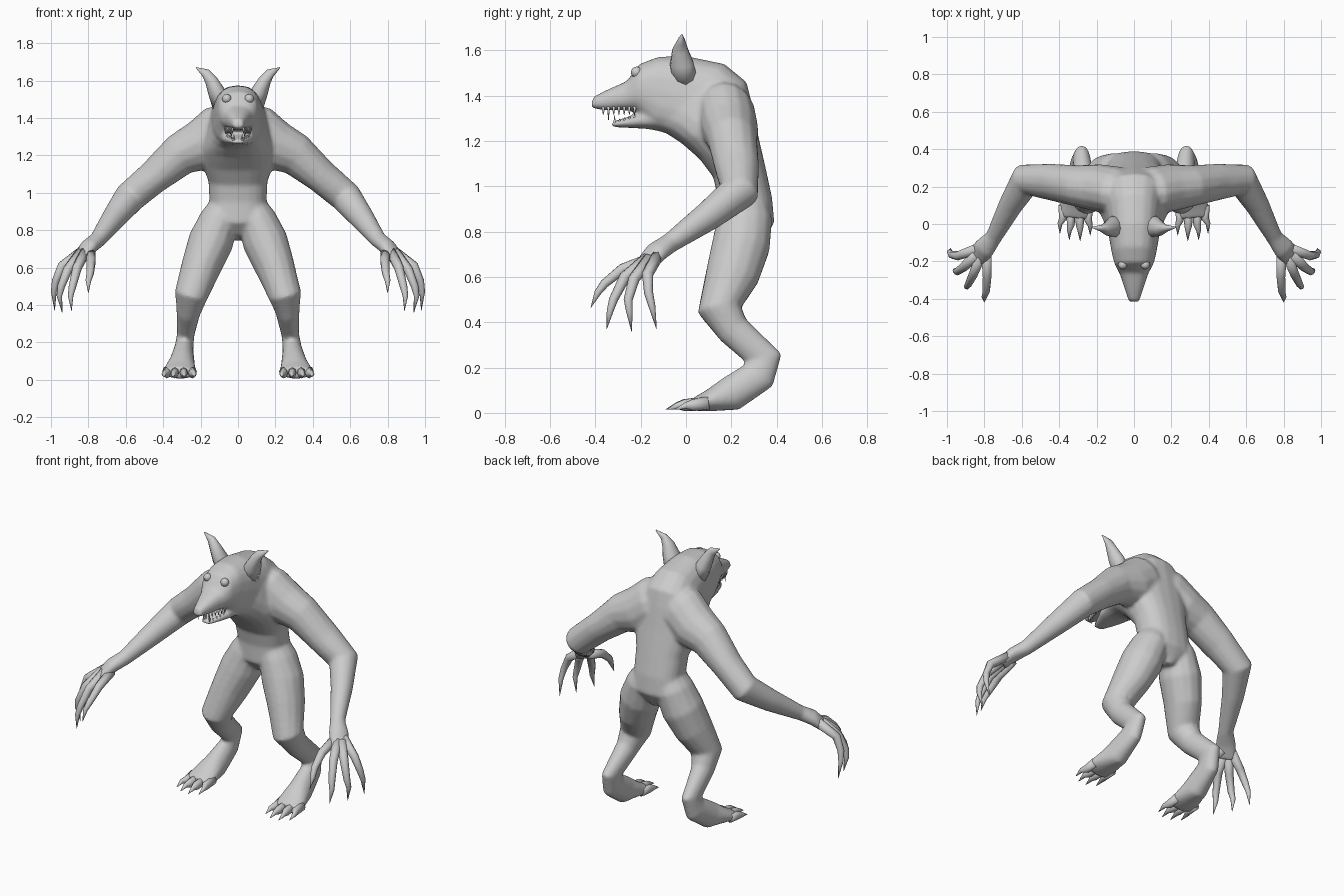
import bpy, bmesh, math
from mathutils import Vector

grey = bpy.data.materials.new("hide grey")
grey.diffuse_color = (0.6, 0.6, 0.6, 1)


def loft(bm, rings, n, power=1.0):
    """Skin a list of (centre, U, V) ellipses and cap both ends; power < 1 makes them boxier."""
    def sq(a):
        return math.copysign(abs(a) ** power, a)
    loops = []
    for c, u, v in rings:
        loops.append([bm.verts.new(c + u * sq(math.cos(2 * math.pi * i / n)) + v * sq(math.sin(2 * math.pi * i / n)))
                      for i in range(n)])
    for p, q in zip(loops, loops[1:]):
        for i in range(n):
            j = (i + 1) % n
            bm.faces.new((p[i], p[j], q[j], q[i]))
    bm.faces.new(loops[0][::-1])
    bm.faces.new(loops[-1])


def tube(bm, pts, side, sx=1, n=14):
    """Tube through (x, y, z, radius along side, other radius); sx = -1 mirrors it."""
    pos = [Vector((p[0] * sx, p[1], p[2])) for p in pts]
    side = Vector((side[0] * sx, side[1], side[2]))
    rings = []
    for i, p in enumerate(pts):
        t = Vector((0, 0, 0))
        if i > 0:
            t += (pos[i] - pos[i - 1]).normalized()
        if i < len(pos) - 1:
            t += (pos[i + 1] - pos[i]).normalized()
        t.normalize()
        u = (side - t * side.dot(t)).normalized()
        rings.append((pos[i], u * p[3], t.cross(u) * p[4]))
    loft(bm, rings, n)


def profile_loft(bm, sections, n=20):
    """Sections are (front y, front z, back y, back z, half width)."""
    rings = []
    for yf, zf, yb, zb, w in sections:
        f, b = Vector((0, yf, zf)), Vector((0, yb, zb))
        rings.append(((f + b) / 2, Vector((w, 0, 0)), (b - f) / 2))
    loft(bm, rings, n, 0.82)


def finish(bm, name):
    bmesh.ops.recalc_face_normals(bm, faces=bm.faces)
    me = bpy.data.meshes.new(name)
    bm.to_mesh(me)
    bm.free()
    for p in me.polygons:
        p.use_smooth = True
    me.materials.append(grey)
    ob = bpy.data.objects.new(name, me)
    bpy.context.collection.objects.link(ob)
    return ob


# Body: torso bending forward into the head and upper muzzle
bm = bmesh.new()
profile_loft(bm, [
    (0.20, 0.77, 0.33, 0.74, 0.03), (0.14, 0.84, 0.39, 0.84, 0.17),
    (0.14, 0.95, 0.38, 0.95, 0.153), (0.12, 1.04, 0.352, 1.08, 0.158),
    (0.06, 1.12, 0.32, 1.22, 0.195), (-0.02, 1.19, 0.292, 1.36, 0.20),
    (-0.09, 1.235, 0.268, 1.46, 0.17), (-0.13, 1.245, 0.17, 1.54, 0.145),
    (-0.16, 1.25, 0.0, 1.575, 0.132), (-0.20, 1.30, -0.12, 1.572, 0.118),
    (-0.22, 1.33, -0.205, 1.54, 0.105), (-0.28, 1.335, -0.26, 1.465, 0.075),
    (-0.36, 1.335, -0.35, 1.425, 0.048), (-0.42, 1.345, -0.41, 1.395, 0.028)])
# Lower jaw
profile_loft(bm, [(-0.12, 1.25, -0.12, 1.35, 0.10), (-0.20, 1.255, -0.20, 1.33, 0.085),
                  (-0.26, 1.258, -0.26, 1.305, 0.06), (-0.335, 1.262, -0.325, 1.285, 0.03)])
for s in (1, -1):
    # Arm and palm
    tube(bm, [(0.02, 0.17, 1.36, 0.10, 0.13), (0.10, 0.18, 1.325, 0.125, 0.15),
              (0.20, 0.195, 1.25, 0.125, 0.14),
              (0.31, 0.205, 1.205, 0.11, 0.115), (0.45, 0.225, 1.085, 0.10, 0.09),
              (0.58, 0.235, 0.975, 0.09, 0.085), (0.66, 0.10, 0.87, 0.065, 0.068),
              (0.75, -0.07, 0.75, 0.045, 0.045), (0.80, -0.13, 0.71, 0.06, 0.042),
              (0.845, -0.18, 0.65, 0.06, 0.028)], (0.5, 0.85, 0), s)
    # Leg with raised heel and foot
    tube(bm, [(0.05, 0.26, 0.99, 0.06, 0.08), (0.10, 0.26, 0.86, 0.105, 0.122),
              (0.145, 0.243, 0.74, 0.122, 0.13),
              (0.195, 0.205, 0.61, 0.108, 0.12), (0.25, 0.148, 0.455, 0.09, 0.098),
              (0.265, 0.21, 0.365, 0.065, 0.075), (0.28, 0.345, 0.24, 0.047, 0.082),
              (0.29, 0.32, 0.165, 0.052, 0.08), (0.30, 0.20, 0.085, 0.07, 0.08),
              (0.31, 0.10, 0.053, 0.088, 0.048), (0.315, 0.035, 0.036, 0.09, 0.03)], (1, 0, 0), s)
body = finish(bm, "body")
# Fuse the limbs into one smooth skin
rm = body.modifiers.new("fuse", 'REMESH')
rm.mode = 'VOXEL'
rm.voxel_size = 0.009
rm.use_smooth_shade = True
sm = body.modifiers.new("soften", 'SMOOTH')
sm.factor = 0.5
sm.iterations = 14

# Fingers with curved claws
finger_paths = [
    [(0.79, -0.15, 0.68), (0.785, -0.28, 0.635), (0.79, -0.36, 0.57), (0.80, -0.39, 0.53), (0.80, -0.42, 0.465)],
    [(0.82, -0.17, 0.68), (0.86, -0.27, 0.60), (0.885, -0.32, 0.50), (0.895, -0.335, 0.45), (0.89, -0.35, 0.37)],
    [(0.84, -0.16, 0.68), (0.91, -0.23, 0.59), (0.945, -0.255, 0.50), (0.955, -0.25, 0.45), (0.94, -0.24, 0.36)],
    [(0.83, -0.13, 0.69), (0.94, -0.17, 0.61), (0.975, -0.165, 0.53), (0.985, -0.15, 0.47), (0.98, -0.13, 0.37)]]
radii = (0.03, 0.025, 0.02, 0.015, 0.001)
bm = bmesh.new()
for s in (1, -1):
    for path in finger_paths:
        tube(bm, [(*p, r, r) for p, r in zip(path, radii)], (0.7, 0.7, 0), s, 8)
finish(bm, "fingers")

# Toes with claws
bm = bmesh.new()
for s in (1, -1):
    for x, tip in ((0.245, -0.06), (0.29, -0.09), (0.338, -0.085), (0.38, -0.05)):
        k = x + (x - 0.30) * 0.2
        tube(bm, [(x, 0.10, 0.045, 0.025, 0.03), (x, tip + 0.08, 0.034, 0.021, 0.026),
                  (k, tip + 0.05, 0.032, 0.013, 0.015), (k, tip, 0.015, 0.001, 0.001)], (1, 0, 0), s, 8)
finish(bm, "toes")

# Ears, flaring outwards at the tip
bm = bmesh.new()
for s in (1, -1):
    tube(bm, [(0.085, -0.005, 1.46, 0.06, 0.05), (0.115, -0.018, 1.54, 0.055, 0.045),
              (0.143, -0.025, 1.60, 0.037, 0.034), (0.172, -0.022, 1.64, 0.018, 0.026),
              (0.225, -0.018, 1.67, 0.003, 0.002)], (0.3, 1, 0), s, 10)
finish(bm, "ears")

# Eyes
bm = bmesh.new()
for s in (1, -1):
    ret = bmesh.ops.create_uvsphere(bm, u_segments=12, v_segments=8, radius=0.025)
    bmesh.ops.translate(bm, verts=ret["verts"], vec=(0.06 * s, -0.218, 1.503))
finish(bm, "eyes")

# Teeth: upper and lower rows, longer fangs near the front
bm = bmesh.new()
for s in (1, -1):
    for i in range(7):
        y = -0.365 + 0.023 * i
        x = 0.03 + 0.006 * i
        drop = 0.045 if i == 1 else 0.02
        tube(bm, [(x, y, 1.352, 0.007, 0.007), (x, y, 1.335, 0.006, 0.006),
                  (x, y, 1.335 - drop, 0.001, 0.001)], (1, 0, 0), s, 6)
    for i in range(5):
        y = -0.315 + 0.022 * i
        x = 0.022 + 0.009 * i
        rise = 0.042 if i == 0 else 0.02
        z = 1.272 + 0.006 * i
        tube(bm, [(x, y, z, 0.007, 0.007), (x, y, z + 0.01, 0.006, 0.006),
                  (x, y, z + rise, 0.001, 0.001)], (1, 0, 0), s, 6)
finish(bm, "teeth")
